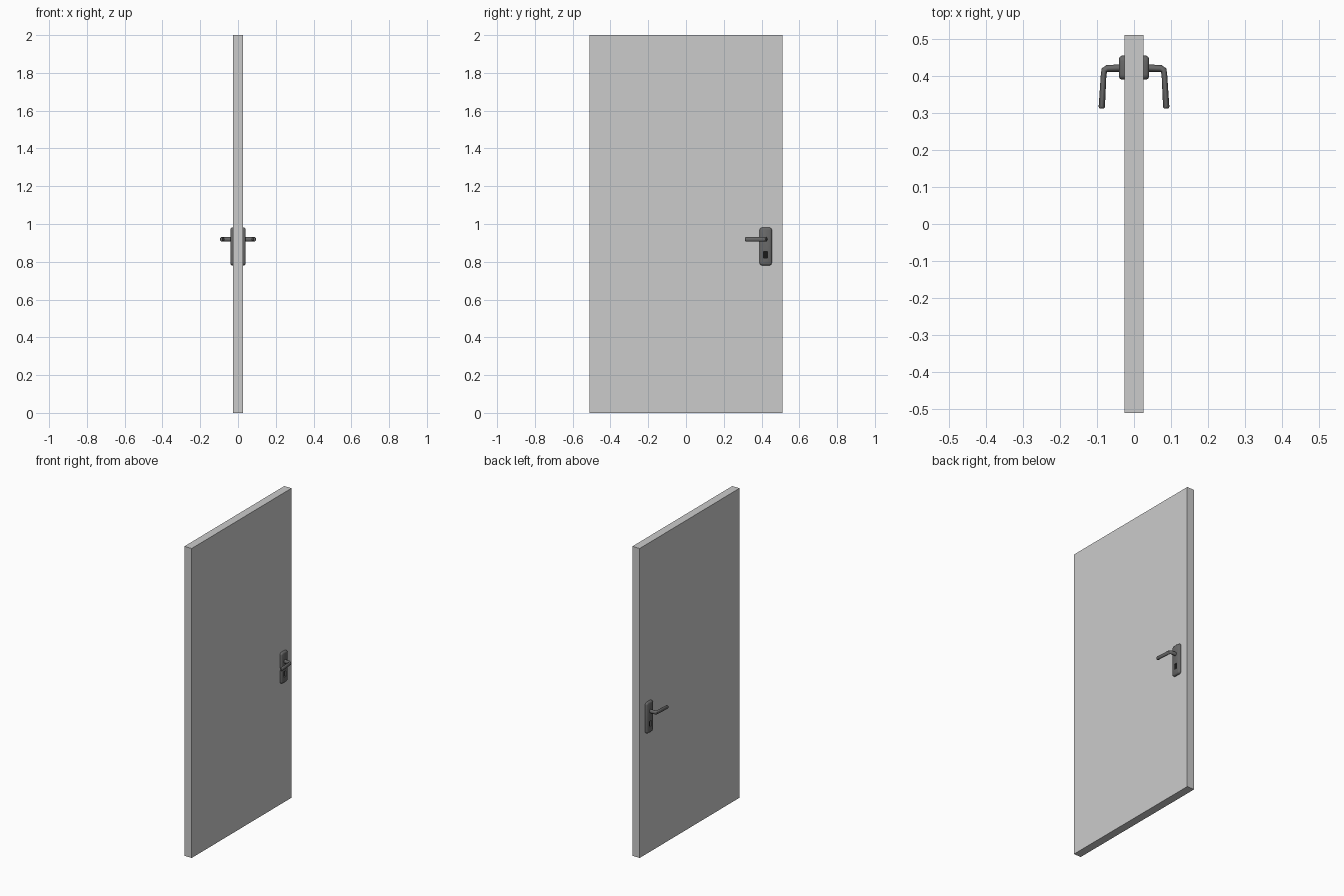
import bpy, bmesh, math
from mathutils import Vector

if "Cube" in bpy.data.objects:
    bpy.data.objects.remove(bpy.data.objects["Cube"])


def material(name, v):
    m = bpy.data.materials.new(name)
    m.diffuse_color = (v, v, v, 1)
    m.use_nodes = True
    m.node_tree.nodes["Principled BSDF"].inputs["Base Color"].default_value = m.diffuse_color
    return m


metal = material("dark_metal", 0.14)
black = material("keyhole_black", 0.01)


def add(name, bm, mat=None):
    bmesh.ops.recalc_face_normals(bm, faces=bm.faces)
    me = bpy.data.meshes.new(name)
    bm.to_mesh(me)
    bm.free()
    ob = bpy.data.objects.new(name, me)
    bpy.context.collection.objects.link(ob)
    if mat:
        me.materials.append(mat)
    return ob


def box(name, lo, hi, mat=None):
    bm = bmesh.new()
    bmesh.ops.create_cube(bm, size=1)
    for v in bm.verts:
        v.co = [(a + b) / 2 + c * (b - a) for a, b, c in zip(lo, hi, v.co)]
    return add(name, bm, mat)


def rounded(name, cy, cz, w, h, r, layers, mat, seg=4):
    """Rounded rectangle in the yz plane, stacked through (x, inset) layers."""
    bm = bmesh.new()
    rings = []
    for x, inset in layers:
        ring = []
        for k, (sy, sz) in enumerate(((1, 1), (-1, 1), (-1, -1), (1, -1))):
            for i in range(seg + 1):
                a = math.pi / 2 * (k + i / seg)
                ring.append(bm.verts.new((
                    x,
                    cy + sy * (w / 2 - r) + (r - inset) * math.cos(a),
                    cz + sz * (h / 2 - r) + (r - inset) * math.sin(a))))
        rings.append(ring)
    n = len(rings[0])
    for a, b in zip(rings, rings[1:]):
        for i in range(n):
            bm.faces.new((a[i], a[(i + 1) % n], b[(i + 1) % n], b[i]))
    bm.faces.new(rings[0])
    bm.faces.new(rings[-1])
    return add(name, bm, mat)


def lever(name, path, mat, sides=16):
    """Oval bar swept along (x, y, half_width, half_height) points, mitred at bends."""
    bm = bmesh.new()
    pts = [Vector(p[:2]) for p in path]
    rings = []
    for j, (_, _, rw, rh) in enumerate(path):
        d0 = (pts[max(j, 1)] - pts[max(j, 1) - 1]).normalized()
        k = min(j + 1, len(pts) - 1)
        d1 = (pts[k] - pts[k - 1]).normalized()
        t = (d0 + d1).normalized()
        side = Vector((-t.y, t.x)) / max(t.dot(d0), 0.5)
        ring = []
        for i in range(sides):
            a = 2 * math.pi * i / sides
            p = pts[j] + side * rw * math.cos(a)
            ring.append(bm.verts.new((p.x, p.y, 0.919 + rh * math.sin(a))))
        rings.append(ring)
    for a, b in zip(rings, rings[1:]):
        for i in range(sides):
            bm.faces.new((a[i], a[(i + 1) % sides], b[(i + 1) % sides], b[i]))
    bm.faces.new(rings[0])
    bm.faces.new(rings[-1])
    return add(name, bm, mat)


# Door slab
box("door_slab", (-0.026, -0.51, 0), (0.026, 0.51, 2))

# Escutcheon plate with soft front edge
plate = rounded("plate", 0.422, 0.881, 0.065, 0.2, 0.014,
                [(0.024, 0), (0.033, 0), (0.038, 0.003), (0.041, 0.008)], metal)

# Keyhole recess and its dark floor
cutter = box("keyhole_cutter", (0.031, 0.411, 0.819), (0.06, 0.431, 0.855))
cutter.hide_render = True
cutter.hide_set(True)
cut = plate.modifiers.new("keyhole", 'BOOLEAN')
cut.operation = 'DIFFERENCE'
cut.object = cutter
keyhole = box("keyhole", (0.029, 0.411, 0.819), (0.032, 0.431, 0.855), black)

# Lever handle: neck, bend and grip
handle = lever("handle", [
    (0.036, 0.421, 0.010, 0.012), (0.072, 0.420, 0.009, 0.012),
    (0.080, 0.415, 0.008, 0.012), (0.082, 0.404, 0.0075, 0.012),
    (0.087, 0.316, 0.0085, 0.012), (0.0872, 0.312, 0.006, 0.009)], metal)

# Same fittings on the other face of the door
for ob in (plate, keyhole, handle):
    ob.modifiers.new("both_sides", 'MIRROR').use_mirror_merge = False
    bpy.ops.object.select_all(action='DESELECT')
    ob.select_set(True)
    bpy.context.view_layer.objects.active = ob
    if ob is not keyhole:
        bpy.ops.object.shade_smooth_by_angle(angle=math.radians(35))
